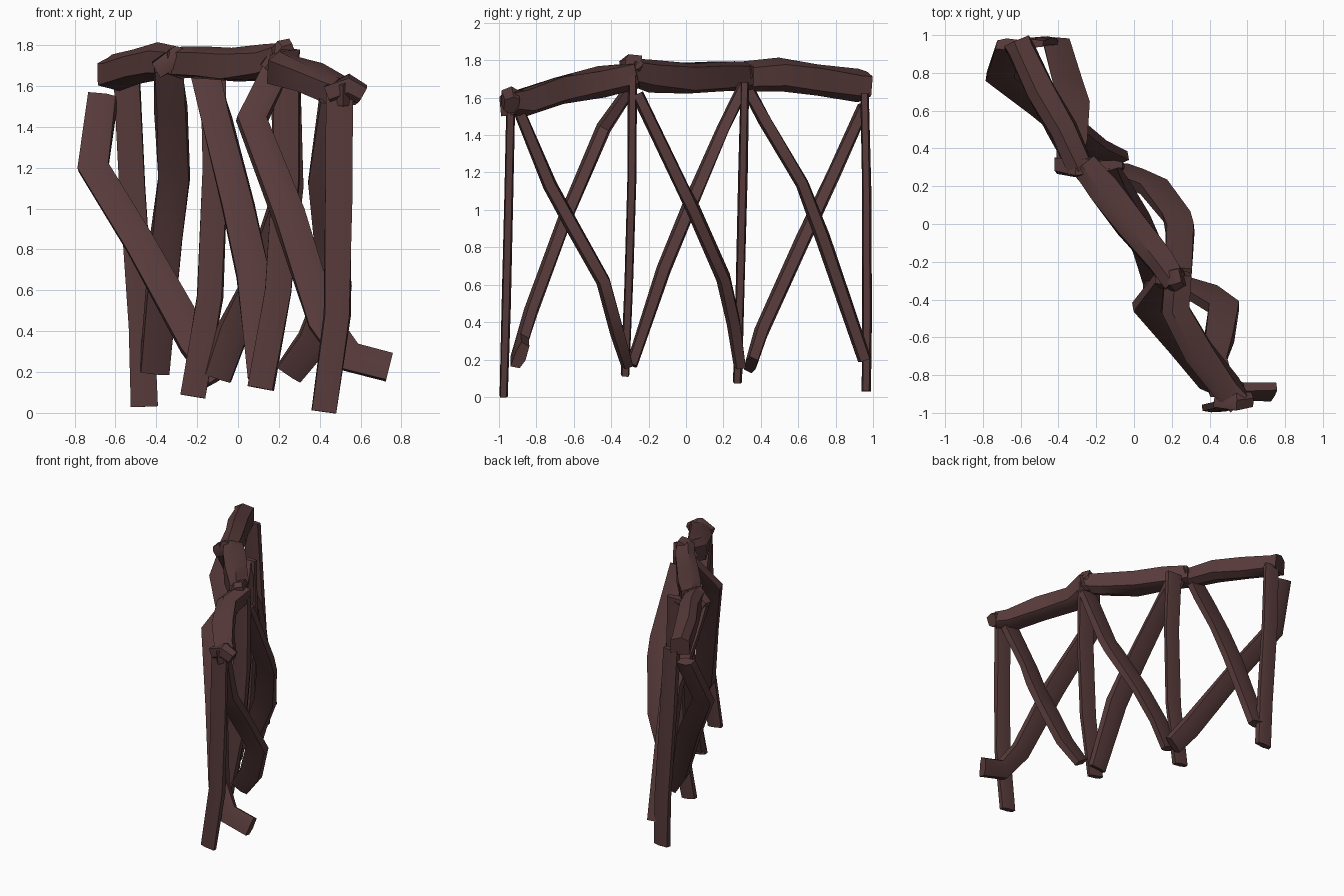
import bpy, bmesh, math, random
from mathutils import Vector

random.seed(4)
wood = bpy.data.materials.new("dark_wood")
wood.diffuse_color = (0.095, 0.042, 0.042, 1)
X = Vector((1, 0, 0))


def timber(name, path, width, thick, jitter=0.05, flare=1.0):
    """Rough-hewn six-sided timber swept along a bent path."""
    pts = [Vector(p) for p in path]
    side = X.cross(pts[-1] - pts[0]).normalized()
    section = [(-.5, -.32), (-.12, -.5), (.5, -.38), (.5, .32), (.1, .5), (-.5, .38)]
    bm = bmesh.new()
    rings = []
    for i, p in enumerate(pts):
        a = (p - pts[max(i - 1, 0)]).normalized()
        b = (pts[min(i + 1, len(pts) - 1)] - p).normalized()
        t = (a + b).normalized()
        v = (side - t * side.dot(t)).normalized()
        u = v.cross(t).normalized()
        s = flare if i in (0, len(pts) - 1) else 1.0
        ring = []
        for cu, cv in section:
            k = s * (1 + random.uniform(-jitter, jitter) * 2)
            ring.append(bm.verts.new(p + u * cu * width * k + v * cv * thick * k))
        rings.append(ring)
    for r, q in zip(rings, rings[1:]):
        for j in range(6):
            k = (j + 1) % 6
            bm.faces.new((r[j], r[k], q[k], q[j]))
    bm.faces.new(rings[0][::-1])
    bm.faces.new(rings[-1])
    bmesh.ops.recalc_face_normals(bm, faces=bm.faces)
    me = bpy.data.meshes.new(name)
    bm.to_mesh(me)
    bm.free()
    me.materials.append(wood)
    ob = bpy.data.objects.new(name, me)
    bpy.context.collection.objects.link(ob)
    bpy.context.view_layer.objects.active = ob
    ob.select_set(True)
    bpy.ops.object.shade_smooth_by_angle(angle=math.radians(40))
    ob.select_set(False)


# Upright posts, slightly kinked near the ground
posts = [
    [(.42, -.975, .005), (.485, -.962, .48), (.495, -.945, 1.1), (.495, -.935, 1.6)],
    [(.11, -.325, .12), (.20, -.305, .6), (.235, -.29, 1.15), (.24, -.285, 1.72)],
    [(-.22, .275, .08), (-.14, .29, .57), (-.11, .305, 1.2), (-.12, .315, 1.68)],
    [(-.46, .965, .03), (-.475, .968, .42), (-.515, .965, 1.1), (-.54, .955, 1.62)],
]
for i, p in enumerate(posts):
    timber(f"post_{i + 1}", p, .125, .048)

# Top rail, one log per bay
rails = [
    [(.56, -.945, 1.57), (.49, -.88, 1.575), (.34, -.68, 1.635), (.22, -.45, 1.68), (.23, -.26, 1.72)],
    [(.22, -.315, 1.745), (.14, -.2, 1.715), (-.02, 0, 1.70), (-.16, .18, 1.705), (-.27, .32, 1.715)],
    [(-.28, .29, 1.71), (-.38, .5, 1.725), (-.50, .7, 1.695), (-.60, .92, 1.665), (-.62, .965, 1.66)],
]
for i, p in enumerate(rails):
    timber(f"top_rail_{i + 1}", p, .15, .16, .07, .9)

# Bent lashing stubs where rail and posts meet
knots = [
    [(.44, -.93, 1.56), (.54, -.945, 1.60), (.61, -.935, 1.56)],
    [(.14, -.29, 1.68), (.22, -.29, 1.775), (.26, -.28, 1.79)],
    [(-.40, .31, 1.68), (-.30, .30, 1.74), (-.2, .31, 1.72)],
]
for i, (a, b, c) in enumerate(knots):
    timber(f"joint_{i + 1}", [a, b, c], .10, .12, .08, .8)

# Crossed diagonal braces, two per bay
braces = [
    [(.18, -.29, 1.66), (.07, -.44, 1.44), (.25, -.64, .97), (.42, -.83, .45), (.54, -.885, .27), (.74, -.885, .22)],
    [(.47, -.89, 1.52), (.41, -.73, 1.13), (.45, -.6, .9), (.48, -.44, .62), (.37, -.37, .35), (.25, -.32, .19)],
    [(.24, -.26, 1.62), (.24, -.02, 1.12), (.23, .04, 1.0), (.11, .2, .64), (-.02, .25, .4), (-.10, .285, .17)],
    [(-.16, .31, 1.66), (-.11, .2, 1.44), (.0, .02, 1.02), (.07, -.12, .68), (.12, -.29, .17)],
    [(-.34, .31, 1.68), (-.33, .42, 1.48), (-.31, .62, 1.14), (-.35, .73, .85), (-.41, .955, .2)],
    [(-.66, .95, 1.55), (-.71, .79, 1.2), (-.48, .62, .83), (-.21, .40, .34), (-.09, .345, .17)],
]
for i, p in enumerate(braces):
    timber(f"brace_{i + 1}", p, .15, .075, .06, .9)
